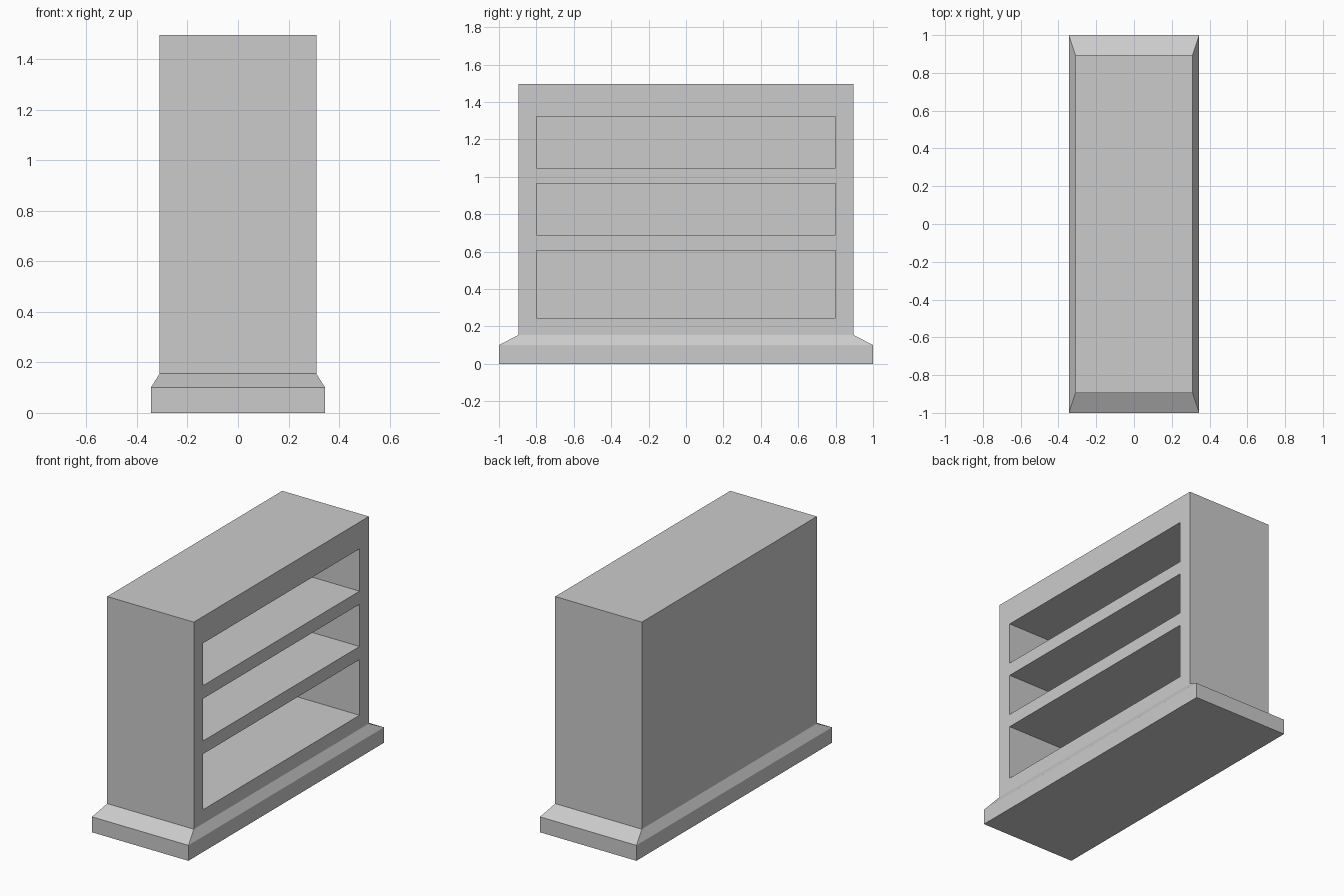
import bpy, bmesh

if "Cube" in bpy.data.objects:
    bpy.data.objects.remove(bpy.data.objects["Cube"])


def finish(name, bm):
    bmesh.ops.recalc_face_normals(bm, faces=bm.faces)
    mesh = bpy.data.meshes.new(name)
    bm.to_mesh(mesh)
    bm.free()
    obj = bpy.data.objects.new(name, mesh)
    bpy.context.collection.objects.link(obj)
    return obj


def add_box(bm, x0, x1, y0, y1, z0, z1):
    verts = bmesh.ops.create_cube(bm, size=1)["verts"]
    for v in verts:
        v.co.x = x1 if v.co.x > 0 else x0
        v.co.y = y1 if v.co.y > 0 else y0
        v.co.z = z1 if v.co.z > 0 else z0


# Cabinet: stacked rectangular rings (half width, half length, height)
rings = [(0.345, 1.0, 0), (0.345, 1.0, 0.10), (0.31, 0.895, 0.155), (0.31, 0.895, 1.495)]
bm = bmesh.new()
loops = [[bm.verts.new((sx * w, sy * l, z)) for sx, sy in ((-1, -1), (1, -1), (1, 1), (-1, 1))]
         for w, l, z in rings]
for low, high in zip(loops, loops[1:]):
    for i in range(4):
        j = (i + 1) % 4
        bm.faces.new((low[i], low[j], high[j], high[i]))
bm.faces.new(loops[0])
bm.faces.new(loops[-1])
cabinet = finish("bookcase_cabinet", bm)

# Shelf openings cut into the +x side
bm = bmesh.new()
for z0, z1 in ((0.245, 0.605), (0.69, 0.963), (1.048, 1.322)):
    add_box(bm, -0.22, 0.5, -0.8, 0.8, z0, z1)
cutter = finish("shelf_opening_cutter", bm)
cutter.hide_render = True

cut = cabinet.modifiers.new("shelf_openings", "BOOLEAN")
cut.operation = "DIFFERENCE"
cut.solver = "EXACT"
cut.object = cutter

# Apply the cut and drop the helper
bpy.context.view_layer.objects.active = cabinet
cabinet.select_set(True)
bpy.ops.object.modifier_apply(modifier=cut.name)
bpy.data.objects.remove(cutter)
